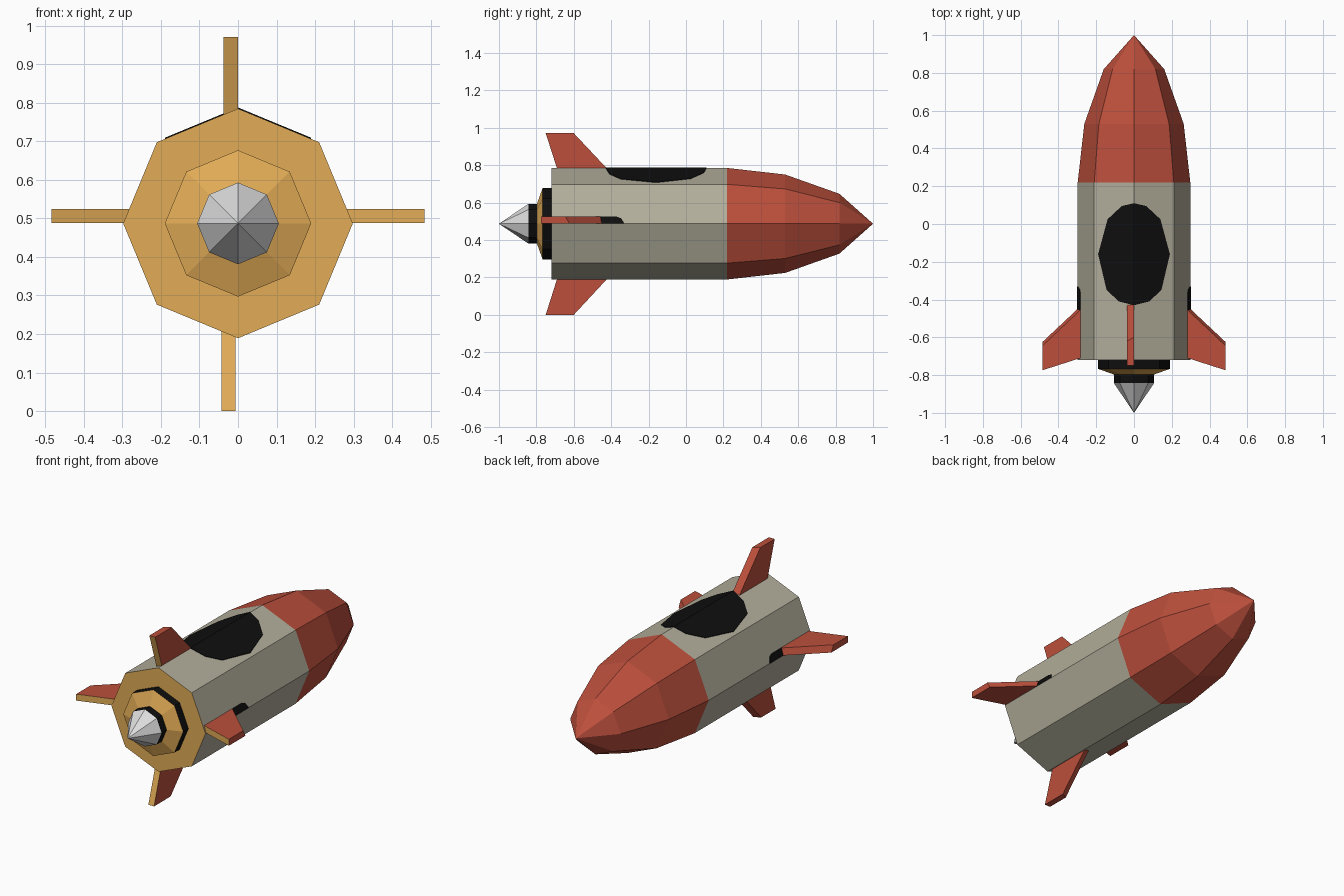
import bpy, bmesh, math

if "Cube" in bpy.data.objects:
    bpy.data.objects.remove(bpy.data.objects["Cube"])

AXIS_Z = 0.487          # height of the rocket's long axis
R = 0.298               # hull radius


def material(name, rgb):
    m = bpy.data.materials.new(name)
    lin = [(c / 255 / 12.92 if c < 11 else ((c / 255 + 0.055) / 1.055) ** 2.4) for c in rgb]
    m.diffuse_color = (*lin, 1)
    m.use_nodes = True
    m.node_tree.nodes["Principled BSDF"].inputs["Base Color"].default_value = m.diffuse_color
    return m


red = material("red", (188, 79, 60))
cream = material("cream grey", (178, 174, 155))
orange = material("orange", (226, 172, 86))
silver = material("silver", (220, 220, 220))
black = material("black", (14, 14, 14))


def finish(name, bm, mats):
    bmesh.ops.recalc_face_normals(bm, faces=bm.faces)
    me = bpy.data.meshes.new(name)
    bm.to_mesh(me)
    bm.free()
    for m in mats:
        me.materials.append(m)
    ob = bpy.data.objects.new(name, me)
    bpy.context.collection.objects.link(ob)
    return ob


def lathe(name, profile, mats, rule=lambda y: 0, sides=8):
    """Eight-sided closed solid around the y axis; profile is (y, radius), rule picks a colour by face y."""
    bm = bmesh.new()
    rings = []
    for y, r in profile:
        n = sides if r > 0 else 1
        rings.append([bm.verts.new((r * math.cos(math.tau * i / sides), y,
                                    AXIS_Z + r * math.sin(math.tau * i / sides))) for i in range(n)])
    for a, b in zip(rings, rings[1:]):
        for i in range(sides):
            j = (i + 1) % sides
            bm.faces.new([a[i], a[j], b[0]] if len(b) == 1 else
                         [a[0], b[i], b[j]] if len(a) == 1 else [a[i], a[j], b[j], b[i]])
    for ring in (rings[0], rings[-1]):
        if len(ring) > 1:
            bm.faces.new(ring)
    for f in bm.faces:
        f.material_index = rule(f.calc_center_median().y)
    return finish(name, bm, mats)


def prism(name, lower, upper, mats, rule=lambda n: 0):
    """Solid between two matching outlines."""
    bm = bmesh.new()
    a = [bm.verts.new(p) for p in lower]
    b = [bm.verts.new(p) for p in upper]
    bm.faces.new(a)
    bm.faces.new(b)
    for i in range(len(a)):
        j = (i + 1) % len(a)
        bm.faces.new([a[i], a[j], b[j], b[i]])
    bmesh.ops.recalc_face_normals(bm, faces=bm.faces)
    for f in bm.faces:
        f.material_index = rule(f.normal)
    return finish(name, bm, mats)


# Hull with orange rear plate, and nose cone
lathe("hull", [(-0.72, R), (0.22, R)], [cream, orange], lambda y: 1 if y < -0.7 else 0)
lathe("nose_cone", [(0.22, R), (0.53, 0.263), (0.82, 0.16), (1.0, 0)], [red])

# Engine: black collars, orange tapered plate, silver tail cone
lathe("engine_collar", [(-0.72, 0.19), (-0.767, 0.19)], [black])
lathe("engine_plate", [(-0.767, 0.19), (-0.797, 0.106)], [orange])
lathe("tail_collar", [(-0.797, 0.106), (-0.843, 0.106)], [black])
lathe("tail_cone", [(-0.843, 0.106), (-1.0, 0)], [silver])


# Fins: outline in (distance from axis, y); the second side's leading edge sits further back
def fin(name, place, tip, shift, t0, t1):
    outline = [(0.25, -0.38), (tip, -0.60), (tip, -0.75), (0.25, -0.675)]
    near = [place(r, y + shift, t0) for r, y in outline]
    far = [place(r, y + shift - (0.02 if i < 2 else 0), t1) for i, (r, y) in enumerate(outline)]
    prism(name, near, far, [red, orange], lambda n: 1 if n.y < -0.7 else 0)


fin("right_fin", lambda r, y, t: (r, y, t), 0.484, -0.024, 0.488, 0.525)
fin("left_fin", lambda r, y, t: (-r, y, t), 0.484, -0.024, 0.488, 0.525)
fin("top_fin", lambda r, y, t: (t, y, AXIS_Z + r), 0.484, 0, 0.0, -0.037)
fin("bottom_fin", lambda r, y, t: (t, y, AXIS_Z - r), 0.487, 0, -0.007, -0.043)

# Painted canopy window: thin plates on the two top facets
SLOPE = math.tan(math.pi / 8)
window = [(0, 0.11), (0.065, 0.095), (0.14, 0.025), (0.19, -0.16), (0.145, -0.35), (0.08, -0.41), (0, -0.43)]
for side, s in (("right", 1), ("left", -1)):
    z = lambda x, d: AXIS_Z + R - x * SLOPE + d
    prism(f"canopy_{side}", [(s * x, y, z(x, -0.003)) for x, y in window],
          [(s * x, y, z(x, 0.003)) for x, y in window], [black])
    # Small dark patch on the hull ahead of each side fin
    patch = [(-0.46, 0.488), (-0.33, 0.488), (-0.345, 0.515), (-0.37, 0.525), (-0.46, 0.525)]
    x = lambda h, d: s * (R - (h - AXIS_Z) * SLOPE + d)
    prism(f"fin_patch_{side}", [(x(h, -0.003), y, h) for y, h in patch],
          [(x(h, 0.003), y, h) for y, h in patch], [black])
